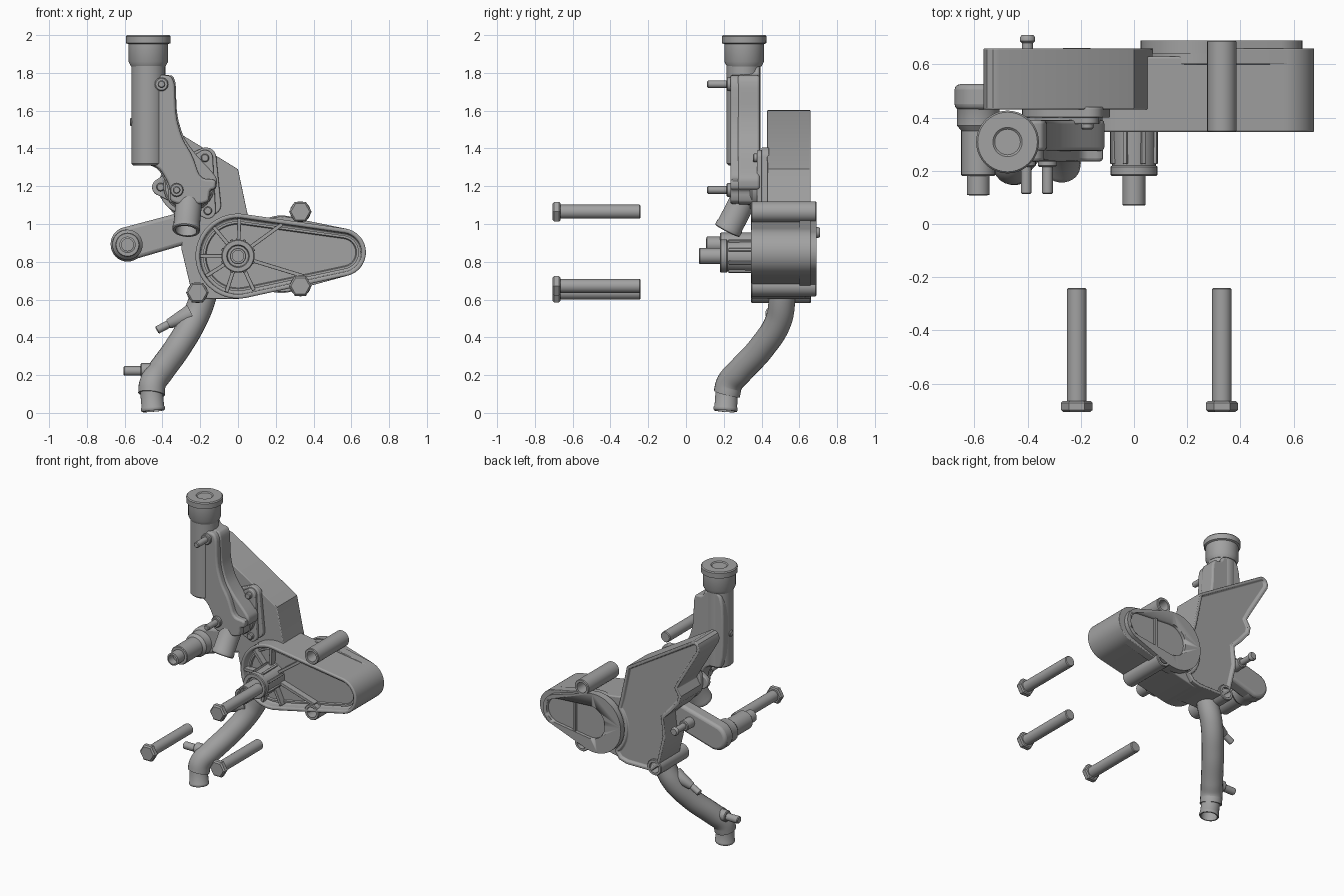
import bpy, bmesh, math
from mathutils import Vector
from mathutils.geometry import convex_hull_2d

if "Cube" in bpy.data.objects:
    bpy.data.objects.remove(bpy.data.objects["Cube"])

grey = bpy.data.materials.new("dark_cast_metal")
grey.diffuse_color = (.36, .36, .36, 1)
grey.use_nodes = True
grey.node_tree.nodes["Principled BSDF"].inputs["Base Color"].default_value = grey.diffuse_color


def finish(name, bm, bevel=0):
    bmesh.ops.recalc_face_normals(bm, faces=bm.faces)
    me = bpy.data.meshes.new(name)
    bm.to_mesh(me)
    bm.free()
    me.materials.append(grey)
    ob = bpy.data.objects.new(name, me)
    bpy.context.collection.objects.link(ob)
    smooth(ob)
    if bevel:
        m = ob.modifiers.new("soft_edges", 'BEVEL')
        m.width, m.segments, m.limit_method, m.angle_limit = bevel, 3, 'ANGLE', math.radians(50)
    return ob


def smooth(ob):
    bpy.ops.object.select_all(action='DESELECT')
    ob.select_set(True)
    bpy.context.view_layer.objects.active = ob
    bpy.ops.object.shade_smooth_by_angle(angle=math.radians(35))


def lathe(name, base, axis, profile, n=32, closed=False):
    """Revolve (radius, distance) points around an axis."""
    bm = bmesh.new()
    vs = [bm.verts.new((r, 0, t)) for r, t in profile]
    es = [bm.edges.new(p) for p in zip(vs, vs[1:] + (vs[:1] if closed else []))]
    bmesh.ops.spin(bm, geom=vs + es, cent=(0, 0, 0), axis=(0, 0, 1), angle=math.tau, steps=n)
    bmesh.ops.remove_doubles(bm, verts=bm.verts, dist=1e-5)
    q = Vector(axis).to_track_quat('Z', 'Y')
    for v in bm.verts:
        v.co = q @ v.co + Vector(base)
    return finish(name, bm)


def rod(name, a, b, r, r2=None, n=24):
    d = Vector(b) - Vector(a)
    L = d.length
    r2 = r if r2 is None else r2
    return lathe(name, a, d, [(0, 0), (r, 0), (r2, L - .005), (r2 - .005, L), (0, L)], n)


def hull(*circles):
    pts = [Vector((x + r * math.cos(i * math.tau / 64), z + r * math.sin(i * math.tau / 64)))
           for x, z, r in circles for i in range(64)]
    return [pts[i] for i in convex_hull_2d(pts)]


def rounded(pts, times=2):
    for _ in range(times):
        pts = [(a[0] * (1 - t) + b[0] * t, a[1] * (1 - t) + b[1] * t)
               for a, b in zip(pts, pts[1:] + pts[:1]) for t in (.2, .8)]
    return pts


def prism(name, pts, y0, y1, bevel=0, front=None, back=None):
    """Extrude an x-z outline along y; front/back = (rim width, pocket depth)."""
    bm = bmesh.new()
    a = [bm.verts.new((p[0], y0, p[1])) for p in pts]
    b = [bm.verts.new((p[0], y1, p[1])) for p in pts]
    caps = [bm.faces.new(a), bm.faces.new(b)]
    n = len(a)
    for i in range(n):
        bm.faces.new((a[i], a[(i + 1) % n], b[(i + 1) % n], b[i]))
    bmesh.ops.recalc_face_normals(bm, faces=bm.faces)
    for f, pocket, s in ((caps[0], front, 1), (caps[1], back, -1)):
        if pocket:
            bmesh.ops.inset_region(bm, faces=[f], thickness=pocket[0])
            bmesh.ops.inset_region(bm, faces=[f], thickness=.006)
            for v in f.verts:
                v.co.y += s * pocket[1]
    return finish(name, bm, bevel)


def rib(name, cx, cz, deg, r0, r1, w, y0, y1):
    c, s = math.cos(math.radians(deg)), math.sin(math.radians(deg))
    pts = [(cx + r * c - o * s, cz + r * s + o * c) for r, o in ((r0, -w), (r1, -w), (r1, w), (r0, w))]
    return prism(name, pts, y0, y1, .003)


# Main backing housing, its right edge curving around the rear cover
arc = [(.235 + .215 * math.cos(math.radians(d)), .84 + .215 * math.sin(math.radians(d)))
       for d in range(140, 231, 10)]
plate = [(-.565, 1.56), (-.552, 1.59), (-.53, 1.603), (-.505, 1.6), (0, 1.29), (.05, 1.055)] + arc + [
         (.06, .62), (0, .603), (-.19, .605), (-.25, .66), (-.3, .87), (-.285, 1.0),
         (-.345, 1.06), (-.41, 1.14), (-.42, 1.19), (-.39, 1.24), (-.43, 1.31), (-.56, 1.53)]
prism("backing_housing", plate, .43, .66, .005, back=(.02, .015))

# Pump housing with pocketed front, ribs and hub
prism("pump_housing", hull((0, .83, .225), (.55, .85, .127)), .345, .63, .008, front=(.022, .05))
prism("pump_rear", hull((.235, .84, .2), (.55, .85, .127)), .6, .66, .004)
prism("pump_inner_lip", hull((0, .83, .185), (.55, .85, .09)), .385, .42, front=(.012, .012))
for i, (deg, L) in enumerate([(36, .29), (-17, .36), (-65, .2), (-108, .2), (-148, .2),
                              (180, .2), (130, .2), (88, .2)]):
    rib(f"pump_rib_{i}", 0, .83, deg, .05, L, .01, .352, .41)
lathe("pump_hub", (0, 0, .83), (0, -1, 0),
      [(0, -.42), (.088, -.42), (.082, -.22), (.088, -.215), (.088, -.185), (.083, -.18), (.06, -.18),
       (.055, -.2), (.043, -.2), (.043, -.073), (.04, -.07), (.03, -.07), (.03, -.11), (0, -.11)])
for i in range(8):
    rib(f"hub_flute_{i}", 0, .83, 45 * i + 22, .06, .094, .008, .225, .38)

# Rear cover with a slot-shaped recess and centre rib
cover = prism("rear_cover", hull((.23, .84, .205), (.52, .85, .112)), .64, .69)
cutter = prism("recess_cutter", hull((.265, .84, .115), (.515, .85, .088)), .668, .75)
cutter.hide_render = True
cutter.hide_viewport = True
cut = cover.modifiers.new("recess", 'BOOLEAN')
cut.operation, cut.object, cut.solver = 'DIFFERENCE', cutter, 'EXACT'
rib("rear_cover_rib", .39, .845, 90, -.11, .11, .009, .655, .687)

# Bolt bosses and the loose bolts in front of them
for i, (x, z, y) in enumerate([(.33, 1.065, .69), (.33, .672, .69), (-.215, .637, .662)]):
    lathe(f"bolt_boss_{i}", (x, 0, z), (0, 1, 0),
          [(.036, .345), (.051, .345), (.055, .35), (.055, y - .005), (.051, y), (.036, y)], closed=True)
    lathe(f"bolt_head_{i}", (x, 0, z), (0, -1, 0),
          [(0, .665), (.052, .665), (.06, .672), (.06, .698), (.05, .707), (0, .707)], 6)
    rod(f"bolt_shaft_{i}", (x, -.68, z), (x, -.24, z), .037)

# Thermostat flange with its screws
prism("flange_pad", hull((-.27, 1.2, .15), (-.14, 1.1, .05), (-.17, 1.35, .055)), .40, .44, .006)
prism("flange", hull((-.175, 1.35, .042), (-.41, 1.195, .045), (-.16, 1.07, .042)), .375, .41, .006)
lathe("flange_ring", (-.26, 0, 1.2), (0, 1, 0), [(0, .34), (.125, .34), (.135, .35), (.135, .42), (0, .42)])
for i, (x, z) in enumerate([(-.175, 1.35), (-.41, 1.195), (-.16, 1.07)]):
    rod(f"flange_screw_{i}", (x, .40, z), (x, .355, z), .022)

# Thermostat body and filler tube
body = rounded([(-.56, 1.84), (-.42, 1.84), (-.40, 1.79), (-.33, 1.785), (-.325, 1.58), (-.29, 1.46),
                (-.225, 1.37), (-.14, 1.28), (-.11, 1.24), (-.115, 1.185), (-.145, 1.18), (-.15, 1.1),
                (-.37, 1.1), (-.37, 1.2), (-.42, 1.29), (-.465, 1.312), (-.56, 1.312)])
prism("thermostat_body", body, .275, .39, .015)
ridge = rounded([(-.44, 1.79), (-.335, 1.785), (-.33, 1.57), (-.295, 1.45), (-.24, 1.36),
                 (-.2, 1.24), (-.115, 1.235), (-.12, 1.185), (-.15, 1.18), (-.155, 1.105),
                 (-.36, 1.105), (-.36, 1.2), (-.41, 1.29), (-.47, 1.32)])
prism("thermostat_front", ridge, .235, .30, .018)
lathe("filler_tube", (-.475, .305, 0), (0, 0, 1),
      [(0, 1.31), (.08, 1.31), (.09, 1.32), (.09, 1.86), (0, 1.86)], 40)
lathe("filler_cap", (-.475, .308, 0), (0, 0, 1),
      [(0, 1.835), (.092, 1.835), (.105, 1.86), (.105, 1.952), (.117, 1.957), (.118, 1.993), (.112, 2),
       (.055, 2), (.048, 1.994), (0, 1.994)], 40)
rod("tube_side_nub", (-.5, .305, 1.54), (-.572, .305, 1.54), .022)
for i, (x, z) in enumerate([(-.405, 1.74), (-.325, 1.18)]):
    rod(f"stud_boss_{i}", (x, .32, z), (x, .215, z), .036)
    rod(f"stud_{i}", (x, .25, z), (x, .112, z), .02)

# Angled outlet spout
lathe("outlet_spout", (-.255, .325, 1.17), (-.02, -.107, -.207),
      [(0, 0), (.07, 0), (.07, .2), (.073, .205), (.073, .228), (.069, .233), (.056, .233), (.056, .15), (0, .15)])

# Side arm with stepped nozzle
prism("side_arm", hull((-.585, .895, .089), (-.28, .98, .085)), .43, .525, .02)
lathe("side_nozzle", (-.585, 0, .89), (0, -1, 0),
      [(0, -.5), (.089, -.5), (.089, -.45), (.08, -.43), (.08, -.37), (.064, -.35), (.064, -.185),
       (.06, -.18), (.043, -.18), (.043, -.11), (.032, -.107), (.032, -.16), (0, -.16)])
rod("rear_pin_base", (-.4, .5, .955), (-.4, .6, .955), .036)
lathe("rear_pin", (-.4, 0, .955), (0, 1, 0),
      [(0, .55), (.021, .55), (.021, .68), (.029, .688), (.029, .7), (.022, .71), (0, .71)])

# Lower coolant pipe, swept along a curve
path = [(-.17, .51, .7), (-.19, .508, .6), (-.235, .49, .49), (-.32, .40, .345), (-.41, .285, .22),
        (-.452, .23, .155), (-.458, .216, .1)]
cu = bpy.data.curves.new("lower_pipe", 'CURVE')
cu.dimensions, cu.bevel_depth, cu.bevel_resolution, cu.use_fill_caps = '3D', .071, 8, True
cu.materials.append(grey)
sp = cu.splines.new('BEZIER')
sp.bezier_points.add(len(path) - 1)
for bp, co in zip(sp.bezier_points, path):
    bp.co = co
    bp.handle_left_type = bp.handle_right_type = 'AUTO'
pipe = bpy.data.objects.new("lower_pipe", cu)
bpy.context.collection.objects.link(pipe)
bpy.ops.object.select_all(action='DESELECT')
pipe.select_set(True)
bpy.context.view_layer.objects.active = pipe
bpy.ops.object.convert(target='MESH')
smooth(bpy.context.object)
lathe("pipe_end", (-.459, .217, .125), (.01, -.008, -.115),
      [(0, 0), (.06, 0), (.06, .092), (.064, .098), (.064, .11), (.06, .116), (.052, .116), (.052, .03), (0, .03)])

# Small hose nipples on the pipe
rod("lower_nipple_boss", (-.43, .27, .225), (-.515, .27, .225), .038)
rod("lower_nipple", (-.5, .27, .222), (-.605, .27, .222), .025)
rod("upper_nipple_boss", (-.25, .47, .525), (-.37, .46, .47), .05, .026)
rod("upper_nipple", (-.34, .46, .485), (-.43, .46, .437), .021)
